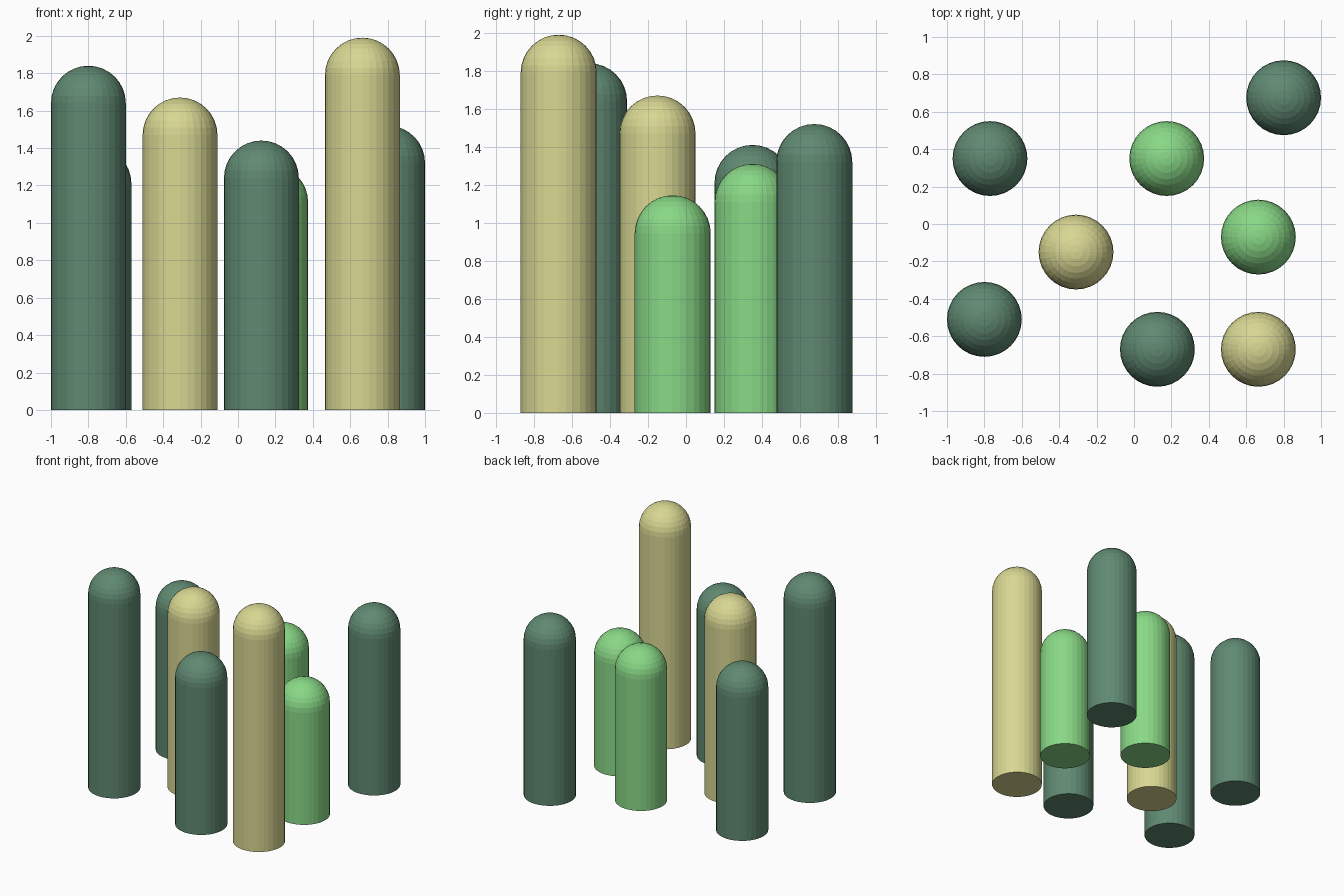
import bpy, bmesh
from math import sin, cos, pi

if "Cube" in bpy.data.objects:
    bpy.data.objects.remove(bpy.data.objects["Cube"])

R, SIDES, RINGS = 0.2, 32, 8


def material(name, rgb):
    m = bpy.data.materials.new(name)
    m.diffuse_color = (*rgb, 1)
    m.use_nodes = True
    m.node_tree.nodes["Principled BSDF"].inputs["Base Color"].default_value = m.diffuse_color
    return m


dark = material("dark_green", (0.115, 0.25, 0.165))
light = material("light_green", (0.25, 0.69, 0.24))
sand = material("sand", (0.69, 0.68, 0.29))


def domed_column(name, x, y, height, mat):
    bm = bmesh.new()
    # Flat base, straight shaft, then a hemispherical cap in rings
    profile = [(R, 0)] + [(R * cos(a), height - R + R * sin(a))
                          for a in (i * pi / 2 / RINGS for i in range(RINGS))]
    loops = [[bm.verts.new((r * cos(2 * pi * k / SIDES), r * sin(2 * pi * k / SIDES), z))
              for k in range(SIDES)] for r, z in profile]
    tip = bm.verts.new((0, 0, height))
    bm.faces.new(loops[0][::-1])
    for k in range(SIDES):
        n = (k + 1) % SIDES
        for lo, hi in zip(loops, loops[1:]):
            bm.faces.new((lo[k], lo[n], hi[n], hi[k]))
        bm.faces.new((loops[-1][k], loops[-1][n], tip))
    mesh = bpy.data.meshes.new(name)
    bm.to_mesh(mesh)
    bm.free()
    mesh.materials.append(mat)
    ob = bpy.data.objects.new(name, mesh)
    ob.location = (x, y, 0)
    bpy.context.collection.objects.link(ob)


# Column group: x, y, height, colour
columns = [
    ("front_left_column", -0.80, -0.51, 1.84, dark),
    ("back_left_column", -0.77, 0.35, 1.41, dark),
    ("inner_left_column", -0.31, -0.15, 1.67, sand),
    ("front_middle_column", 0.125, -0.67, 1.44, dark),
    ("back_middle_column", 0.175, 0.35, 1.31, light),
    ("front_right_column", 0.665, -0.67, 1.99, sand),
    ("inner_right_column", 0.665, -0.07, 1.145, light),
    ("back_right_column", 0.80, 0.675, 1.52, dark),
]
for c in columns:
    domed_column(*c)
